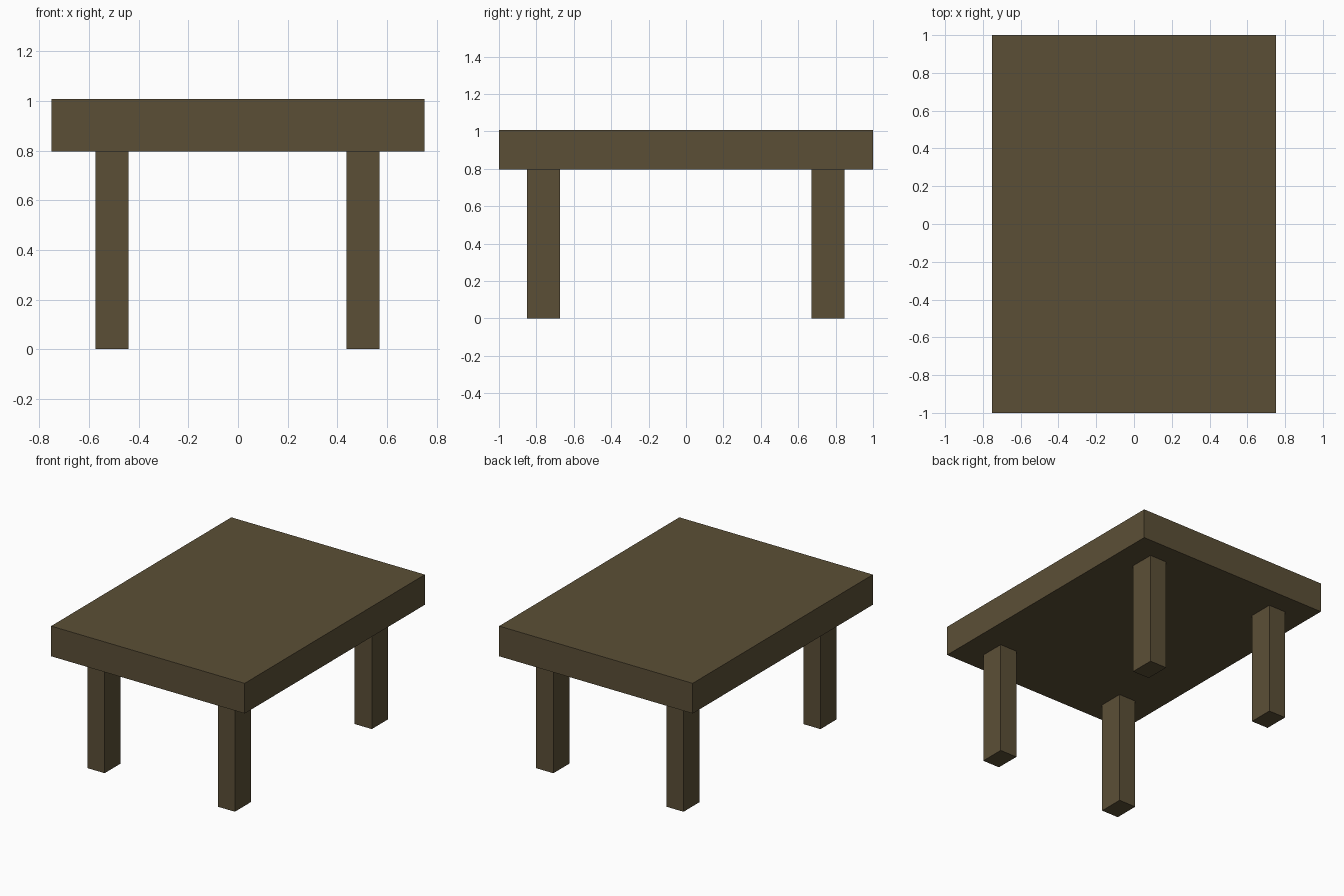
import bpy

cube = bpy.data.objects.get("Cube")
if cube:
    bpy.data.objects.remove(cube, do_unlink=True)

# Dark wood colour
wood = bpy.data.materials.new("dark_wood")
wood.use_nodes = True
colour = (0.105, 0.078, 0.037, 1)
wood.diffuse_color = colour
wood.node_tree.nodes["Principled BSDF"].inputs["Base Color"].default_value = colour


def block(name, centre, size):
    """Add a flat-shaded wooden box."""
    bpy.ops.mesh.primitive_cube_add(size=1, location=centre)
    obj = bpy.context.object
    obj.name = name
    obj.scale = size
    bpy.ops.object.transform_apply(location=False, rotation=False, scale=True)
    obj.data.materials.append(wood)


TOP, UNDERSIDE = 1.008, 0.796

# Thick slab top
block("table_top", (0, 0, (TOP + UNDERSIDE) / 2), (1.504, 2, TOP - UNDERSIDE))

# Four rectangular legs, set in from the edges
for end, y in (("front", -0.761), ("back", 0.759)):
    for side, x in (("right", -0.508), ("left", 0.504)):
        block(f"{end}_{side}_leg", (x, y, UNDERSIDE / 2), (0.133, 0.177, UNDERSIDE))
